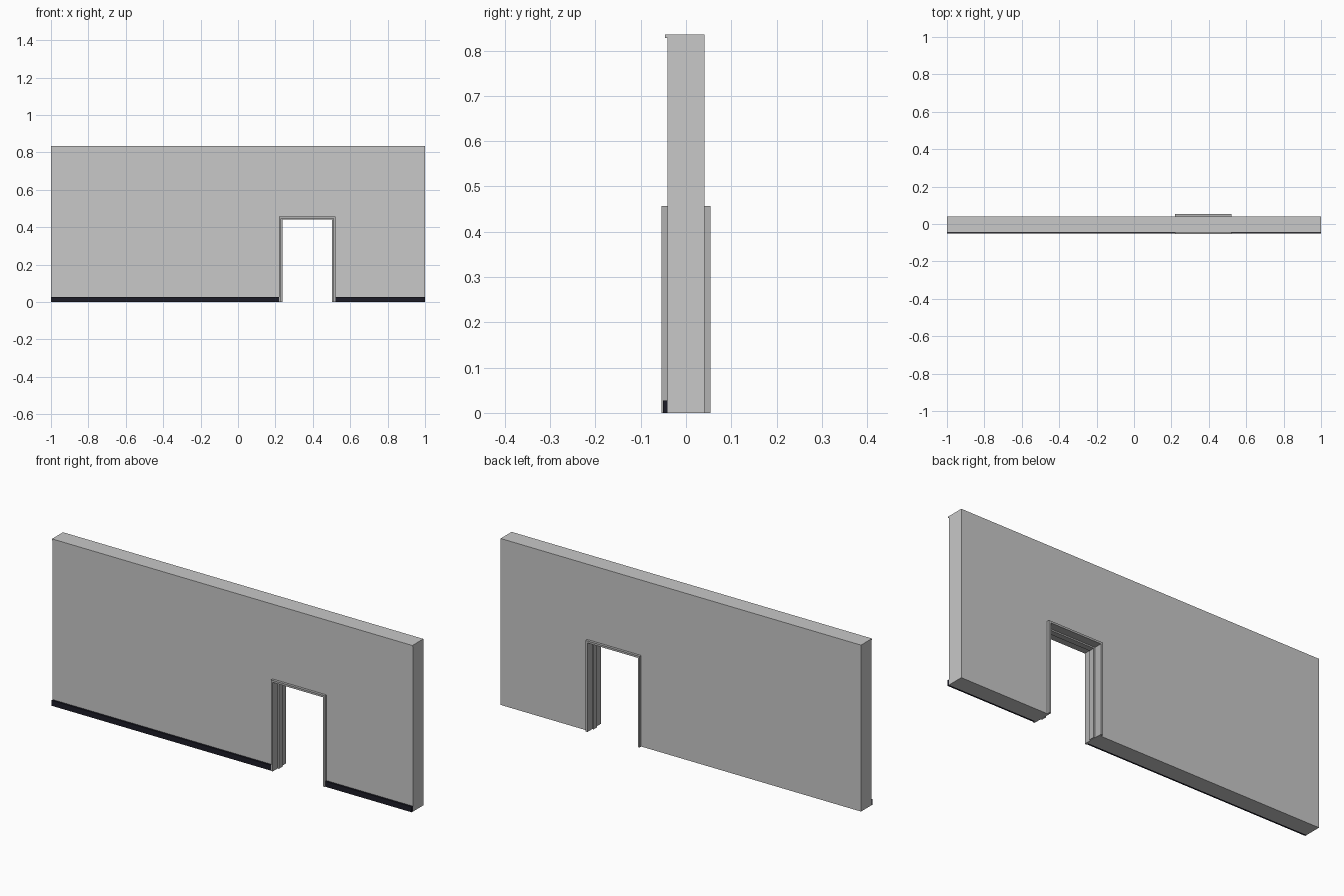
import bpy, bmesh

if "Cube" in bpy.data.objects:
    bpy.data.objects.remove(bpy.data.objects["Cube"])


def material(name, rgb):
    m = bpy.data.materials.new(name)
    m.diffuse_color = (*rgb, 1)
    m.use_nodes = True
    m.node_tree.nodes["Principled BSDF"].inputs["Base Color"].default_value = m.diffuse_color
    return m


WALL = material("wall grey", (0.58, 0.58, 0.58))
FRAME = material("frame grey", (0.45, 0.45, 0.45))
BASE = material("near black", (0.012, 0.012, 0.02))


def make_object(name, bm, mat):
    bmesh.ops.recalc_face_normals(bm, faces=bm.faces)
    me = bpy.data.meshes.new(name)
    bm.to_mesh(me)
    bm.free()
    me.materials.append(mat)
    ob = bpy.data.objects.new(name, me)
    bpy.context.collection.objects.link(ob)


def extrude_xz(name, pts, y0, y1, mat):
    """Solid from an outline in the front view."""
    bm = bmesh.new()
    face = bm.faces.new([bm.verts.new((x, y0, z)) for x, z in pts])
    ext = bmesh.ops.extrude_face_region(bm, geom=[face])["geom"]
    for v in ext:
        if isinstance(v, bmesh.types.BMVert):
            v.co.y = y1
    make_object(name, bm, mat)


def rect(x0, x1, z0, z1):
    return [(x0, z0), (x1, z0), (x1, z1), (x0, z1)]


# Doorway and wall sizes
X0, X1, TOP = 0.22, 0.52, 0.457
H, Y = 0.835, 0.041
LAP = 0.006

# Wall with doorway notch
extrude_xz("wall", [(-1, 0), (X0 + LAP, 0), (X0 + LAP, TOP - LAP), (X1 - LAP, TOP - LAP),
                    (X1 - LAP, 0), (1, 0), (1, H), (-1, H)], -Y, Y, WALL)

# Door frame: stepped profile (inset, y) swept up, across and down
profile = [(0, -0.054), (0.010, -0.054), (0.010, -0.014), (0.017, -0.014),
           (0.017, 0.014), (0.010, 0.014), (0.010, 0.054), (0, 0.054),
           (0, Y), (LAP, Y), (LAP, -Y), (0, -Y)]
bm = bmesh.new()
rings = []
for side, high in ((0, 0), (0, 1), (1, 1), (1, 0)):
    rings.append([bm.verts.new((X1 - d if side else X0 + d, y, TOP - d if high else 0))
                  for d, y in profile])
n = len(profile)
for a, b in zip(rings, rings[1:]):
    for i in range(n):
        bm.faces.new((a[i], a[(i + 1) % n], b[(i + 1) % n], b[i]))
bm.faces.new(rings[0])
bm.faces.new(rings[-1])
make_object("door_frame", bm, FRAME)

# Baseboards either side of the door, front only
extrude_xz("baseboard_left", rect(-1, X0, 0, 0.027), -0.051, -Y, BASE)
extrude_xz("baseboard_right", rect(X1, 1, 0, 0.027), -0.051, -Y, BASE)

# Thin trim along the top front edge
extrude_xz("top_trim", rect(-1, 1, H - 0.007, H), -0.046, -Y, WALL)
